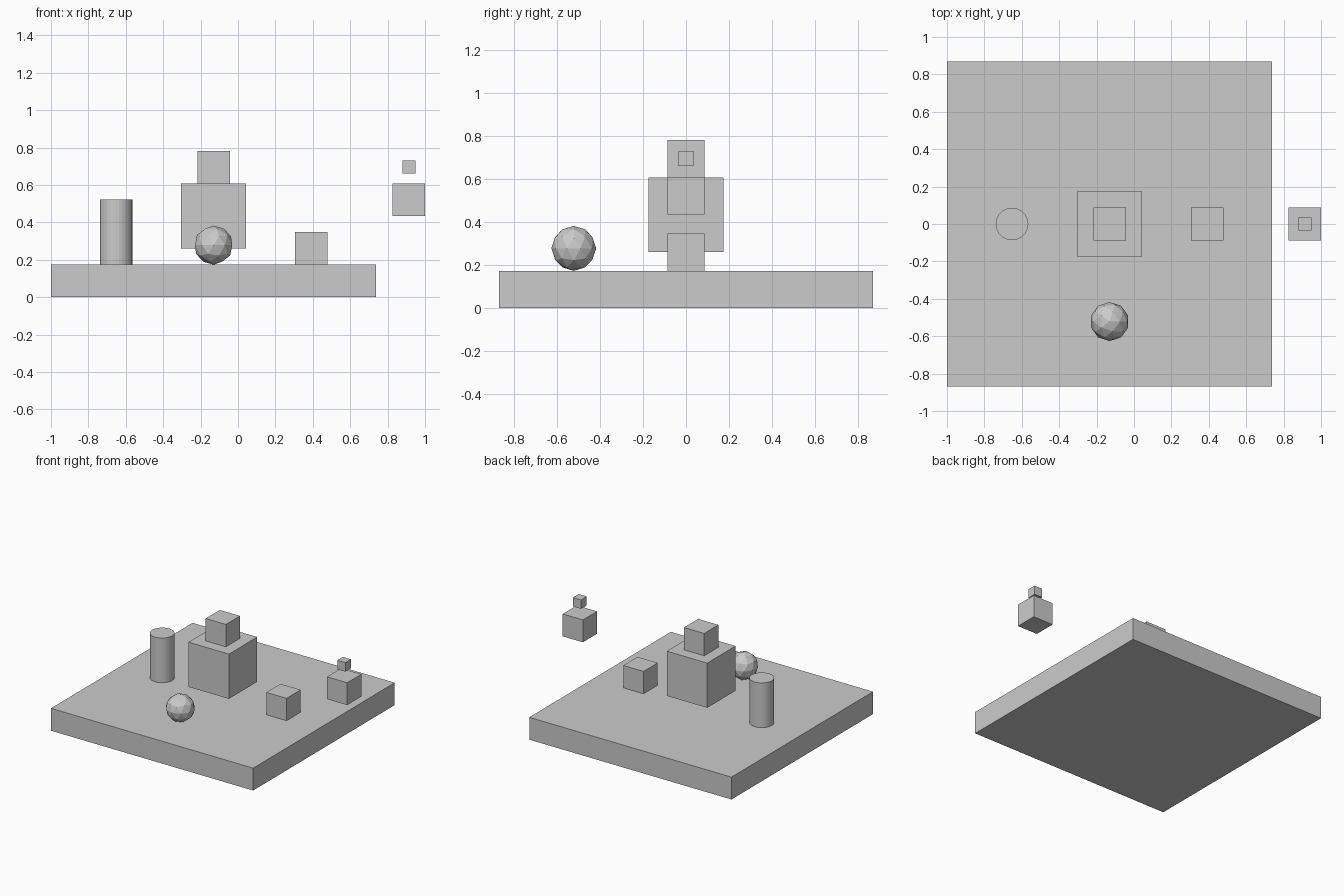
import bpy

if "Cube" in bpy.data.objects:
    bpy.data.objects.remove(bpy.data.objects["Cube"])

U = 2 / 11.5          # module: the slab is 10 x 10 x 1 modules
CX = -1 + 5 * U       # slab centre in x


def place(name):
    bpy.context.object.name = name


def box(name, x, y, z, sx, sy, sz):
    """Box centred at module coordinates relative to the slab centre."""
    bpy.ops.mesh.primitive_cube_add(size=1, location=(CX + x * U, y * U, z * U))
    bpy.context.object.scale = (sx * U, sy * U, sz * U)
    bpy.ops.object.transform_apply(location=False, rotation=False, scale=True)
    place(name)


# Base slab
box("base_slab", 0, 0, 0.5, 10, 10, 1)

# Cubes: name, x, centre height, size
for name, x, z, s in [
    ("large_cube", 0, 2.5, 2),
    ("top_cube", 0, 4, 1),
    ("resting_cube", 3, 1.5, 1),
    ("floating_cube", 6, 3, 1),
    ("tiny_floating_cube", 6, 4, 0.4),
]:
    box(name, x, 0, z, s, s, s)

# Round column
bpy.ops.mesh.primitive_cylinder_add(vertices=32, radius=0.5 * U, depth=2 * U,
                                    location=(CX - 3 * U, 0, 2 * U))
place("column")

# Faceted ball
bpy.ops.mesh.primitive_ico_sphere_add(subdivisions=2, radius=0.6 * U,
                                      location=(CX, -3 * U, 1.6 * U))
place("faceted_ball")
